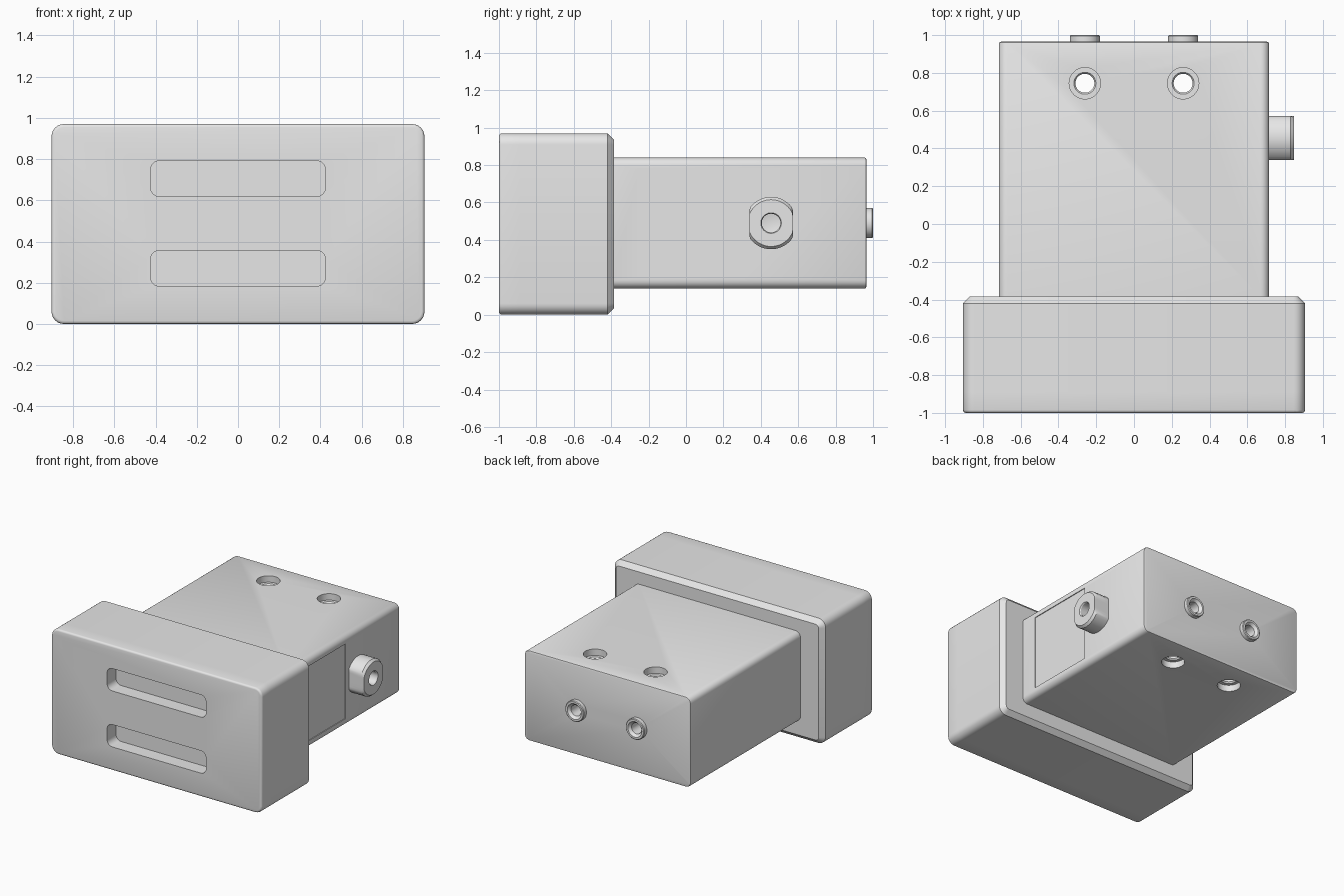
import bpy, bmesh, math
from mathutils import Matrix, Vector

cube = bpy.data.objects.get("Cube")
if cube:
    bpy.data.objects.remove(cube, do_unlink=True)

grey = bpy.data.materials.new("plain grey")
grey.use_nodes = True
grey.diffuse_color = (0.8, 0.8, 0.8, 1)
grey.node_tree.nodes["Principled BSDF"].inputs["Base Color"].default_value = (0.8, 0.8, 0.8, 1)

TO_X = Matrix.Rotation(math.pi / 2, 4, 'Y')
TO_Y = Matrix.Rotation(-math.pi / 2, 4, 'X')
UP = Matrix.Identity(4)


def finish(name, bm):
    bmesh.ops.recalc_face_normals(bm, faces=bm.faces)
    mesh = bpy.data.meshes.new(name)
    bm.to_mesh(mesh)
    bm.free()
    mesh.materials.append(grey)
    obj = bpy.data.objects.new(name, mesh)
    bpy.context.scene.collection.objects.link(obj)
    return obj


def block(name, lo, hi, radius=0, front=0, back=0, segments=6, back_segments=1):
    """Box with rounded lengthwise edges and optional front and back rims."""
    lo, hi = Vector(lo), Vector(hi)
    bm = bmesh.new()
    bmesh.ops.create_cube(bm, size=1)
    for v in bm.verts:
        v.co = [(a + b) / 2 + c * (b - a) for a, b, c in zip(lo, hi, v.co)]
    if radius:
        long_edges = [e for e in bm.edges if abs(e.verts[0].co.y - e.verts[1].co.y) > 0.01]
        bmesh.ops.bevel(bm, geom=long_edges, offset=radius, segments=segments,
                        profile=0.5, affect='EDGES')
    for y, size, steps in ((lo.y, front, 3), (hi.y, back, back_segments)):
        if size:
            rim = [e for e in bm.edges if all(abs(v.co.y - y) < 1e-4 for v in e.verts)]
            bmesh.ops.bevel(bm, geom=rim, offset=size, segments=steps,
                            profile=0.5, affect='EDGES')
    return finish(name, bm)


def lathe(name, profile, turn, place, closed=False, flats=None):
    """Spin (radius, distance) points; flats clips the sides in y."""
    bm = bmesh.new()
    vs = [bm.verts.new((r, 0, t)) for r, t in profile]
    es = [bm.edges.new(pair) for pair in zip(vs, vs[1:])]
    if closed:
        es.append(bm.edges.new((vs[-1], vs[0])))
    bmesh.ops.spin(bm, geom=vs + es, cent=(0, 0, 0), axis=(0, 0, 1),
                   angle=math.tau, steps=48)
    bmesh.ops.remove_doubles(bm, verts=bm.verts, dist=1e-4)
    bmesh.ops.transform(bm, matrix=turn, verts=bm.verts)
    if flats:
        for v in bm.verts:
            v.co.y = max(-flats, min(flats, v.co.y))
    bmesh.ops.translate(bm, vec=place, verts=bm.verts)
    return finish(name, bm)


def cut(target, cutter):
    mod = target.modifiers.new("cut", 'BOOLEAN')
    mod.operation = 'DIFFERENCE'
    mod.solver = 'EXACT'
    mod.object = cutter
    bpy.context.view_layer.objects.active = target
    bpy.ops.object.modifier_apply(modifier=mod.name)
    bpy.data.objects.remove(cutter, do_unlink=True)


# Wide head: housing with chamfered back, and a slotted face plate
housing = block("head_housing", (-0.905, -0.89, 0), (0.905, -0.385, 0.97), 0.06, back=0.035)
plate = block("face_plate", (-0.905, -1, 0), (0.905, -0.89, 0.97), 0.06, front=0.015)
for z in (0.27, 0.705):
    cut(plate, block("slot_cutter", (-0.425, -1.1, z - 0.087), (0.425, -0.8, z + 0.087), 0.045))

# Main body with a shallow side panel
body = block("main_body", (-0.715, -0.385, 0.14), (0.715, 0.965, 0.84), 0.045,
             back=0.01, back_segments=2)
cut(body, block("panel_cutter", (0.709, -0.25, 0.2), (0.8, 0.3, 0.78)))

# Counterbored holes through the body, and ports in the back
port_z = 0.49
for side, x in (("right", -0.26), ("left", 0.26)):
    cut(body, lathe("bolt_cutter",
                    [(0, -0.4), (0.083, -0.4), (0.083, -0.3), (0.058, -0.3), (0.05, -0.29),
                     (0.05, 0.29), (0.058, 0.3), (0.083, 0.3), (0.083, 0.4), (0, 0.4)],
                    UP, (x, 0.745, port_z)))
    cut(body, lathe("port_cutter", [(0, 0), (0.042, 0), (0.042, 0.3), (0, 0.3)],
                    TO_Y, (x, 0.745, port_z)))
    lathe(side + "_port_collar",
          [(0.042, 0), (0.08, 0), (0.08, 0.03), (0.075, 0.035), (0.06, 0.035), (0.042, 0.015)],
          TO_Y, (x, 0.965, port_z), closed=True)

# Side knob with two flats and a socket
lathe("side_knob",
      [(0, 0), (0.14, 0), (0.14, 0.115), (0.125, 0.133), (0.055, 0.133), (0.05, 0.125),
       (0.05, 0.03), (0, 0.02)],
      TO_X, (0.713, 0.455, port_z), flats=0.116)

# Smooth curves, sharp corners
for obj in bpy.context.scene.objects:
    obj.select_set(obj.type == 'MESH')
bpy.context.view_layer.objects.active = body
bpy.ops.object.shade_smooth_by_angle(angle=math.radians(30))
